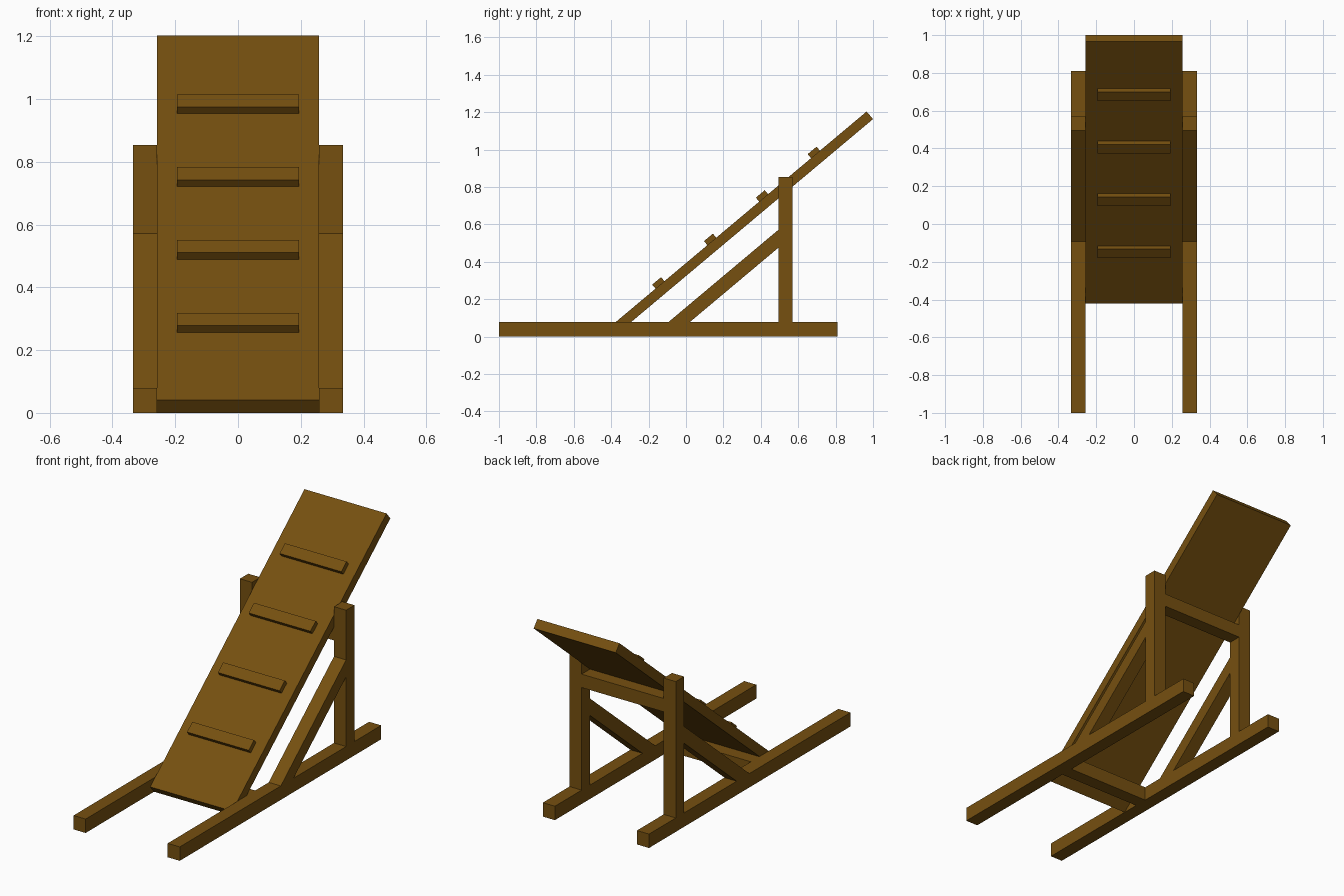
import bpy
import bmesh
from math import radians, sin, cos, tan
from mathutils import Vector

if "Cube" in bpy.data.objects:
    bpy.data.objects.remove(bpy.data.objects["Cube"])

ANGLE = radians(40)
ALONG = Vector((cos(ANGLE), sin(ANGLE)))    # (y, z) up the ramp
NORMAL = Vector((-sin(ANGLE), cos(ANGLE)))  # (y, z) out of the ramp
FOOT = Vector((-0.386, 0.0))                # lower corner of the board
LENGTH, THICK = 1.809, 0.053
INNER, OUTER, RAIL_TOP = 0.258, 0.334, 0.079
POST_FRONT, POST_BACK = 0.494, 0.569

wood = bpy.data.materials.new("wood")
wood.diffuse_color = (0.18, 0.08, 0.005, 1)
wood.use_nodes = True
wood.node_tree.nodes["Principled BSDF"].inputs["Base Color"].default_value = wood.diffuse_color


def prism(name, profile, x0, x1, mirror=False):
    """Extrude a (y, z) profile from x0 to x1, optionally mirrored in x."""
    bm = bmesh.new()
    face = bm.faces.new([bm.verts.new((x0, y, z)) for y, z in profile])
    ext = bmesh.ops.extrude_face_region(bm, geom=[face])
    moved = [v for v in ext["geom"] if isinstance(v, bmesh.types.BMVert)]
    bmesh.ops.translate(bm, verts=moved, vec=(x1 - x0, 0, 0))
    bmesh.ops.recalc_face_normals(bm, faces=bm.faces)
    mesh = bpy.data.meshes.new(name)
    bm.to_mesh(mesh)
    bm.free()
    mesh.materials.append(wood)
    obj = bpy.data.objects.new(name, mesh)
    bpy.context.collection.objects.link(obj)
    if mirror:
        obj.modifiers.new("mirror", 'MIRROR').use_axis[0] = True
    return obj


def rect(y0, y1, z0, z1):
    return [(y0, z0), (y1, z0), (y1, z1), (y0, z1)]


def sloped_rect(start, length, height):
    a = start + ALONG * length
    return [start, a, a + NORMAL * height, start + NORMAL * height]


# Side frames: ground rails, uprights and diagonal braces
prism("base_rail", rect(-1.0, 0.809, 0, RAIL_TOP), INNER, OUTER, mirror=True)
prism("upright_post", rect(POST_FRONT, POST_BACK, RAIL_TOP, 0.854), INNER, OUTER, mirror=True)
brace_low, brace_high = 0.475, 0.571
run = 1 / tan(ANGLE)
prism("diagonal_brace", [
    (POST_FRONT - (brace_high - RAIL_TOP) * run, RAIL_TOP),
    (POST_FRONT - (brace_low - RAIL_TOP) * run, RAIL_TOP),
    (POST_FRONT, brace_low),
    (POST_FRONT, brace_high)], INNER, OUTER, mirror=True)

# Crossbars carrying the board
prism("upper_crossbar", rect(POST_FRONT, POST_BACK, 0.662, 0.738), -INNER, INNER)
prism("lower_crossbar", rect(-0.29, -0.214, 0, RAIL_TOP), -INNER, INNER)

# Sloping board and its four slats
prism("ramp_board", sloped_rect(FOOT, LENGTH, THICK), -INNER, INNER)
for i in range(1, 5):
    start = FOOT + NORMAL * THICK + ALONG * (LENGTH / 5 * i - 0.026)
    prism(f"slat_{i}", sloped_rect(start, 0.062, 0.028), -0.194, 0.194)
